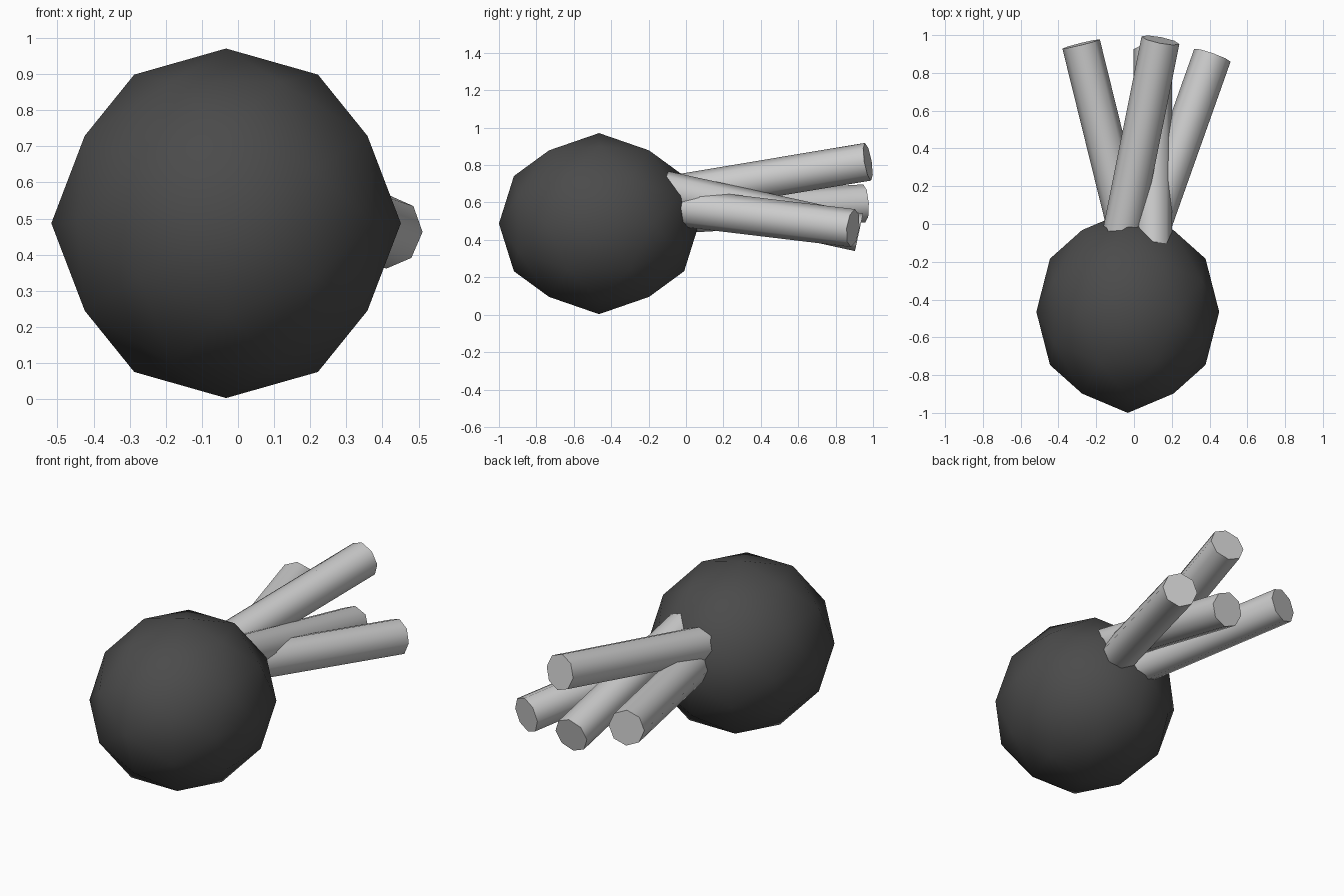
import bpy, bmesh
from mathutils import Vector

if "Cube" in bpy.data.objects:
    bpy.data.objects.remove(bpy.data.objects["Cube"])


def finish(bm, name, angle=None):
    mesh = bpy.data.meshes.new(name)
    bmesh.ops.recalc_face_normals(bm, faces=bm.faces)
    for f in bm.faces:
        f.smooth = True
    if angle is not None:
        for e in bm.edges:
            e.smooth = len(e.link_faces) == 2 and e.calc_face_angle() < angle
    bm.to_mesh(mesh)
    bm.free()
    obj = bpy.data.objects.new(name, mesh)
    bpy.context.collection.objects.link(obj)
    return obj


# Ball: once-subdivided icosahedron, slightly stretched along y
a, b = 0.5257, 0.8507
bm = bmesh.new()
for s in (-1, 1):
    for t in (-1, 1):
        for co in ((s * a, 0, t * b), (s * b, t * a, 0), (0, s * b, t * a)):
            bm.verts.new(co)
bmesh.ops.convex_hull(bm, input=bm.verts[:])
bmesh.ops.subdivide_edges(bm, edges=bm.edges[:], cuts=1, use_grid_fill=True)
for v in bm.verts:
    n = v.co.normalized()
    v.co = (-0.033 + 0.484 * n.x, -0.465 + 0.535 * n.y, 0.487 + 0.484 * n.z)
ball = finish(bm, "ball")
dark = bpy.data.materials.new("dark_grey")
dark.diffuse_color = (0.07, 0.07, 0.07, 1)
dark.use_nodes = True
dark.node_tree.nodes["Principled BSDF"].inputs["Base Color"].default_value = dark.diffuse_color
ball.data.materials.append(dark)


# Rods: eight-sided cylinders fanning out of the back of the ball
def rod(name, at_zero, tip, y_start=-0.22, r=0.102):
    p, q = Vector(at_zero), Vector(tip)
    p = p + (q - p) * ((y_start - p.y) / (q.y - p.y))
    d = q - p
    bm = bmesh.new()
    bmesh.ops.create_cone(bm, cap_ends=True, segments=8, radius1=r, radius2=r, depth=d.length)
    for v in bm.verts:  # lay the cylinder along +y, then aim it
        v.co = Vector((v.co.x, v.co.z, -v.co.y))
    rot = d.to_track_quat('Y', 'Z')
    for v in bm.verts:
        v.co = rot @ v.co + (p + q) / 2
    return finish(bm, name, 0.9)


rod("left_rod", (-0.045, 0, 0.54), (-0.28, 0.953, 0.595))
rod("upper_rod", (-0.055, 0, 0.655), (0.14, 0.973, 0.818))
rod("right_rod", (0.098, 0, 0.57), (0.415, 0.893, 0.463))
rod("middle_rod", (0.1, 0, 0.642), (0.1, 0.925, 0.44))
